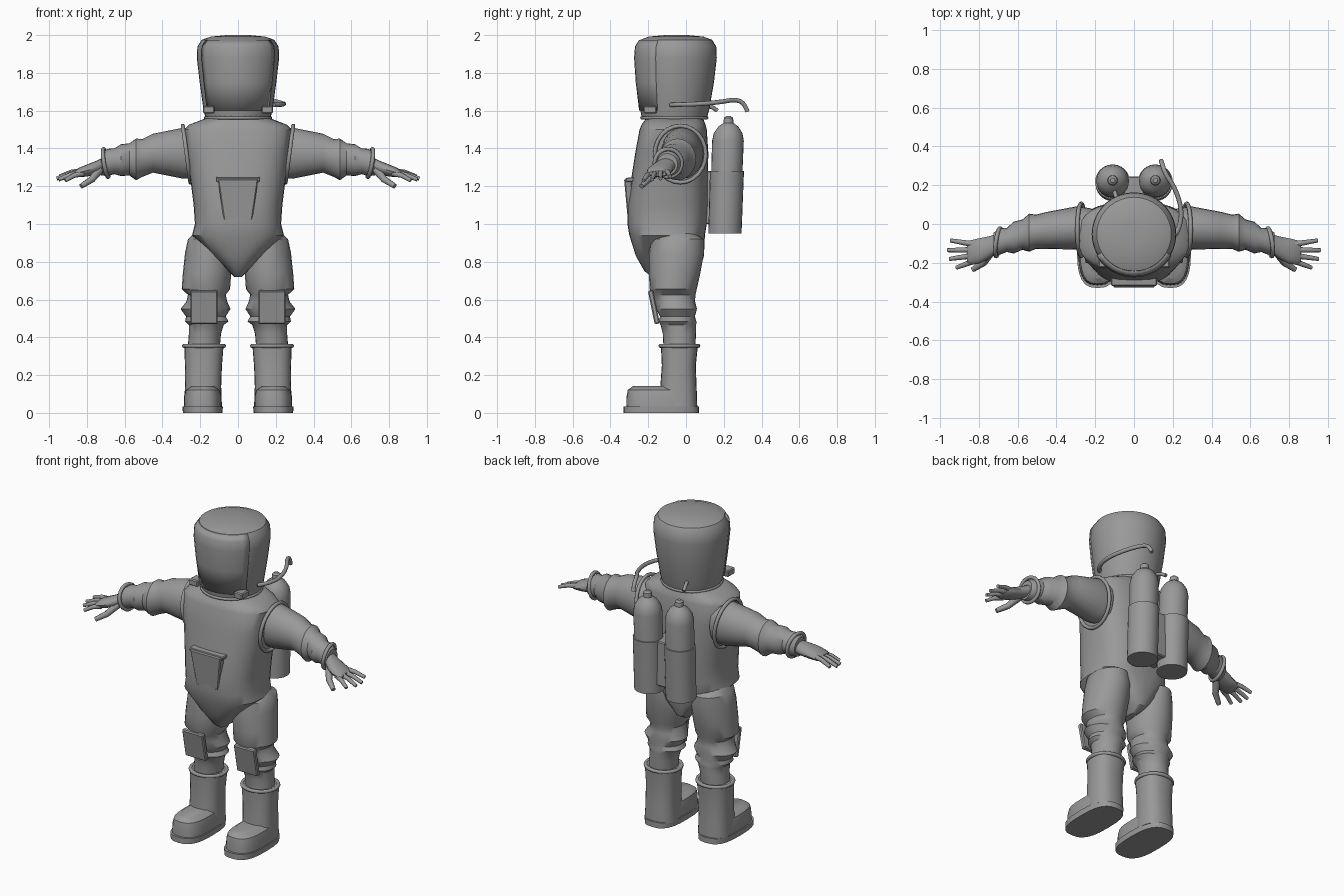
import bpy, bmesh
from math import sin, cos, pi, copysign
from mathutils import Vector, Matrix

cube = bpy.data.objects.get("Cube")
if cube:
    bpy.data.objects.remove(cube, do_unlink=True)

grey = bpy.data.materials.new("suit grey")
grey.use_nodes = True
grey.diffuse_color = (0.32, 0.32, 0.32, 1)
grey.node_tree.nodes["Principled BSDF"].inputs["Base Color"].default_value = (0.32, 0.32, 0.32, 1)


def finish(name, bm, smooth=True, flip=False):
    if flip:
        bmesh.ops.scale(bm, vec=(-1, 1, 1), verts=bm.verts)
    bmesh.ops.recalc_face_normals(bm, faces=bm.faces)
    mesh = bpy.data.meshes.new(name)
    bm.to_mesh(mesh)
    bm.free()
    obj = bpy.data.objects.new(name, mesh)
    bpy.context.collection.objects.link(obj)
    mesh.materials.append(grey)
    if smooth:
        bpy.ops.object.select_all(action='DESELECT')
        obj.select_set(True)
        bpy.context.view_layer.objects.active = obj
        bpy.ops.object.shade_smooth_by_angle(angle=0.6)
    return obj


def loft(name, rings, axis='z', power=2, sides=24, flip=False, keep=None, grow=0):
    """Rings are (position, centre u, centre v, radius u, radius v) along an axis."""
    bm = bmesh.new()
    loops = []
    for pos, cu, cv, ru, rv in rings:
        loop = []
        for i in range(sides):
            a = 2 * pi * i / sides
            u = cu + (ru + grow) * copysign(abs(cos(a)) ** (2 / power), cos(a))
            v = cv + (rv + grow) * copysign(abs(sin(a)) ** (2 / power), sin(a))
            loop.append(bm.verts.new((u, v, pos) if axis == 'z' else (pos, u, v)))
        loops.append(loop)
    for lo, hi in zip(loops, loops[1:]):
        for i in range(sides):
            j = (i + 1) % sides
            bm.faces.new((lo[i], lo[j], hi[j], hi[i]))
    if keep:
        drop = [f for f in bm.faces if not keep(f.calc_center_median())]
        bmesh.ops.delete(bm, geom=drop, context='FACES')
    else:
        bm.faces.new(loops[0])
        bm.faces.new(loops[-1])
    return finish(name, bm, flip=flip)


def tube(name, points, radius, taper=1.0, cyclic=False, flip=False, spline='POLY'):
    """Round tube along a path, as a bevelled curve."""
    curve = bpy.data.curves.new(name, 'CURVE')
    curve.dimensions = '3D'
    curve.bevel_depth = radius
    curve.bevel_resolution = 2
    curve.use_fill_caps = True
    s = curve.splines.new(spline)
    s.points.add(len(points) - 1)
    for i, p in enumerate(points):
        s.points[i].co = (-p[0] if flip else p[0], p[1], p[2], 1)
        s.points[i].radius = 1 + (taper - 1) * i / (len(points) - 1)
    s.use_cyclic_u = cyclic
    s.use_smooth = True
    if spline == 'NURBS':
        s.order_u = 3
        s.use_endpoint_u = True
    curve.materials.append(grey)
    obj = bpy.data.objects.new(name, curve)
    bpy.context.collection.objects.link(obj)
    return obj


def box(name, centre, size, tilt=0, bottom=1.0, bevel=0.006, flip=False):
    """Bevelled box; its lower edge can be narrower and it can lean about x."""
    bm = bmesh.new()
    bmesh.ops.create_cube(bm, size=1)
    for v in bm.verts:
        v.co.x *= size[0] * (bottom if v.co.z < 0 else 1)
        v.co.y *= size[1]
        v.co.z *= size[2]
    bmesh.ops.bevel(bm, geom=bm.edges[:], offset=bevel, segments=1, affect='EDGES')
    bmesh.ops.transform(bm, matrix=Matrix.Translation(centre) @ Matrix.Rotation(tilt, 4, 'X'), verts=bm.verts)
    return finish(name, bm, False, flip)


def oval(c, u, v, n=24):
    c, u, v = Vector(c), Vector(u), Vector(v)
    return [c + u * cos(2 * pi * i / n) + v * sin(2 * pi * i / n) for i in range(n)]


# Torso narrows to a wedge between the legs
loft("torso", [
    (.72, 0, -.08, .02, .10), (.75, 0, -.075, .05, .145), (.83, 0, -.085, .135, .18),
    (.94, 0, -.1, .243, .2), (1.0, 0, -.1, .228, .21), (1.1, 0, -.097, .235, .213),
    (1.22, 0, -.088, .25, .205), (1.38, 0, -.075, .275, .193), (1.5, 0, -.068, .285, .178),
    (1.525, 0, -.066, .26, .17), (1.56, 0, -.06, .17, .15)], power=2.7, sides=32)

# Helmet with a raised visor shell
helmet = [
    (1.555, 0, -.062, .17, .17), (1.6, 0, -.06, .182, .182), (1.75, 0, -.056, .203, .204),
    (1.88, 0, -.053, .218, .216), (1.94, 0, -.052, .215, .212), (1.975, 0, -.052, .192, .19),
    (1.992, 0, -.052, .145, .145), (2.0, 0, -.052, .06, .06)]
loft("helmet", helmet, sides=36)
visor = loft("visor", helmet[1:6], sides=36, grow=.006, keep=lambda c: c.y < -.165)
shell = visor.modifiers.new("thickness", 'SOLIDIFY')
shell.thickness = .014
shell.offset = -1
tube("helmet_rim", oval((0, -.062, 1.562), (.172, 0, 0), (0, .172, 0), 32), .009, cyclic=True)

# Chest pouch with flap
box("chest_pouch", (0, -.298, 1.13), (.215, .04, .22), tilt=.09, bottom=.7)
box("pouch_flap", (0, -.296, 1.235), (.235, .045, .022), tilt=.09, bevel=.004)

# Parts repeated on both sides
for side, flip in (("left", False), ("right", True)):
    # Arm with elbow and wrist folds
    loft(side + "_arm", [
        (.22, -.02, 1.375, .10, .13), (.29, -.02, 1.375, .112, .135), (.45, -.033, 1.375, .095, .103),
        (.505, -.04, 1.35, .088, .10), (.54, -.045, 1.342, .098, .11), (.575, -.055, 1.342, .078, .085),
        (.62, -.07, 1.338, .082, .084), (.655, -.082, 1.332, .062, .068), (.69, -.09, 1.326, .068, .072),
        (.725, -.1, 1.315, .055, .058)], axis='x', flip=flip)
    tube(side + "_armhole_trim", oval((.272, -.03, 1.37), (0, .135, 0), (.02, 0, .15)), .011,
         cyclic=True, flip=flip)
    tube(side + "_wrist_ring", oval((.7, -.094, 1.323), (-.01, .072, 0), (.012, 0, .074)), .011,
         cyclic=True, flip=flip)

    # Gloved hand
    loft(side + "_palm", [
        (.70, -.095, 1.318, .045, .04), (.75, -.122, 1.298, .058, .037), (.80, -.14, 1.283, .066, .032),
        (.845, -.147, 1.272, .062, .024), (.86, -.147, 1.268, .05, .014)], axis='x', sides=16, flip=flip)
    for i, tip in enumerate([(.945, -.085, 1.252), (.96, -.135, 1.24), (.95, -.18, 1.235), (.915, -.225, 1.23)]):
        base = Vector((.82, -.105 - .028 * i, 1.28 - .004 * i))
        mid = base.lerp(Vector(tip), .5) + Vector((0, 0, .008))
        tube("%s_finger_%d" % (side, i + 1), [base, mid, tip], .016, .65, flip=flip)
    tube(side + "_thumb", [(.735, -.14, 1.285), (.775, -.2, 1.235), (.83, -.235, 1.2)], .023, .6, flip=flip)

    # Trouser leg with bunched knee
    loft(side + "_leg", [
        (.36, .18, -.035, .085, .085), (.42, .175, -.035, .085, .088), (.465, .168, -.04, .092, .094),
        (.485, .165, -.045, .115, .10), (.51, .17, -.045, .105, .092), (.55, .172, -.05, .132, .108),
        (.59, .165, -.06, .108, .108), (.625, .165, -.065, .10, .115), (.655, .17, -.068, .128, .125),
        (.74, .164, -.06, .128, .136), (.85, .155, -.05, .125, .146), (.92, .16, -.045, .105, .14),
        (.955, .17, -.045, .06, .08)], flip=flip)
    box(side + "_knee_pad", (.18, -.17, .56), (.145, .028, .18), tilt=.2, flip=flip)

    # Boot
    loft(side + "_boot_shaft", [
        (.03, .185, -.04, .1, .1), (.14, .185, -.04, .096, .096), (.25, .183, -.038, .098, .09),
        (.36, .18, -.035, .104, .098)], power=2.5, flip=flip)
    tube(side + "_boot_cuff", oval((.18, -.035, .355), (.106, 0, 0), (0, .1, 0)), .011, cyclic=True, flip=flip)
    loft(side + "_boot_foot", [
        (.03, .187, -.13, .1, .186), (.09, .187, -.13, .098, .184), (.122, .187, -.13, .09, .178),
        (.142, .187, -.125, .06, .155)], power=2.8, flip=flip)
    loft(side + "_boot_sole", [
        (0, .187, -.13, .105, .2), (.035, .187, -.13, .107, .2)], power=2.8, flip=flip)

    # Air tank, lower sleeve and valve
    loft(side + "_tank", [
        (.96, .11, .205, .08, .08), (1.44, .11, .222, .084, .084), (1.48, .11, .223, .076, .076),
        (1.515, .11, .224, .054, .054), (1.535, .11, .225, .026, .026), (1.545, .11, .225, .026, .026),
        (1.562, .11, .225, .024, .024), (1.572, .11, .225, .012, .012)], flip=flip)
    loft(side + "_tank_sleeve", [
        (.95, .11, .206, .088, .088), (1.28, .11, .217, .09, .09)], flip=flip)

    # Visor hinge clip
    box(side + "_visor_clip", (.155, -.19, 1.605), (.06, .07, .04), flip=flip)

# Bracket joining the tanks to the back
box("tank_bracket", (0, .17, 1.14), (.13, .15, .28))

# Air hoses
tube("long_air_hose", [(.19, -.08, 1.63), (.225, -.05, 1.632), (.25, .06, 1.635), (.215, .18, 1.645),
                       (.16, .26, 1.66), (.145, .31, 1.64), (.14, .325, 1.595)], .012, spline='NURBS')
tube("short_air_hose", [(-.07, .08, 1.63), (-.09, .13, 1.63), (-.1, .165, 1.6)], .011, spline='NURBS')
